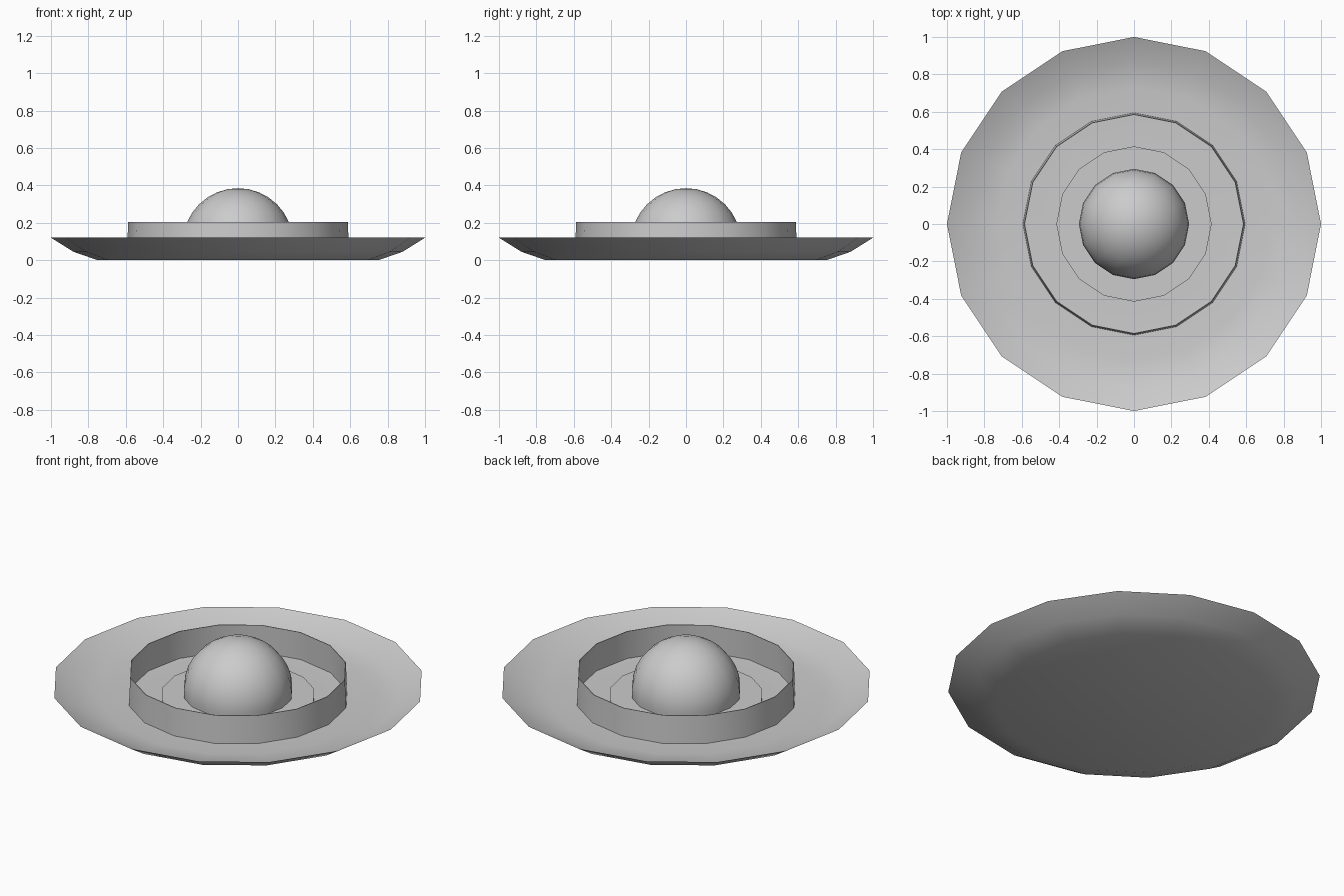
import bpy, bmesh
from math import cos, sin, pi, radians

cube = bpy.data.objects.get("Cube")
if cube:
    bpy.data.objects.remove(cube)

SIDES = 16

grey = bpy.data.materials.new("light grey")
grey.use_nodes = True
colour = (0.6, 0.6, 0.6, 1)
grey.diffuse_color = colour
grey.node_tree.nodes["Principled BSDF"].inputs["Base Color"].default_value = colour


def lathe(name, profile, sharp=40):
    """Spin (radius, height) points about z; a zero radius makes a pole."""
    bm = bmesh.new()
    rings = []
    for r, z in profile:
        count = SIDES if r > 0 else 1
        rings.append([bm.verts.new((r * cos(2 * pi * i / SIDES), r * sin(2 * pi * i / SIDES), z))
                      for i in range(count)])
    for low, high in zip(rings, rings[1:]):
        for i in range(SIDES):
            j = (i + 1) % SIDES
            corners = [low[i % len(low)], low[j % len(low)],
                       high[j % len(high)], high[i % len(high)]]
            bm.faces.new(list(dict.fromkeys(corners)))
    mesh = bpy.data.meshes.new(name)
    bm.to_mesh(mesh)
    bm.free()
    mesh.materials.append(grey)
    obj = bpy.data.objects.new(name, mesh)
    bpy.context.collection.objects.link(obj)
    bpy.ops.object.select_all(action='DESELECT')
    obj.select_set(True)
    bpy.context.view_layer.objects.active = obj
    bpy.ops.object.shade_smooth_by_angle(angle=radians(sharp))
    return obj


# Shallow saucer: underside, rim, then upper face running in to the centre plate
lathe("saucer", [(0, 0), (0.75, 0), (0.88, 0.045), (1, 0.12),
                 (0.87, 0.06), (0.73, 0.042), (0.41, 0.042)])

# Thin upright collar: outer wall, narrow lip and inner wall
lathe("collar", [(0.594, 0.042), (0.587, 0.205), (0.583, 0.205), (0.588, 0.042)])

# Slightly raised centre plate
lathe("centre_plate", [(0.415, 0.042), (0.415, 0.06), (0, 0.06)])

# Dome: a ball whose lower part is sunk in the centre plate
RADIUS, CENTRE, STEPS = 0.295, 0.09, 8
arc = [pi / 2 * k / STEPS for k in range(-1, STEPS)]
lathe("dome", [(RADIUS * cos(a), CENTRE + RADIUS * sin(a)) for a in arc]
      + [(0, CENTRE + RADIUS)])
